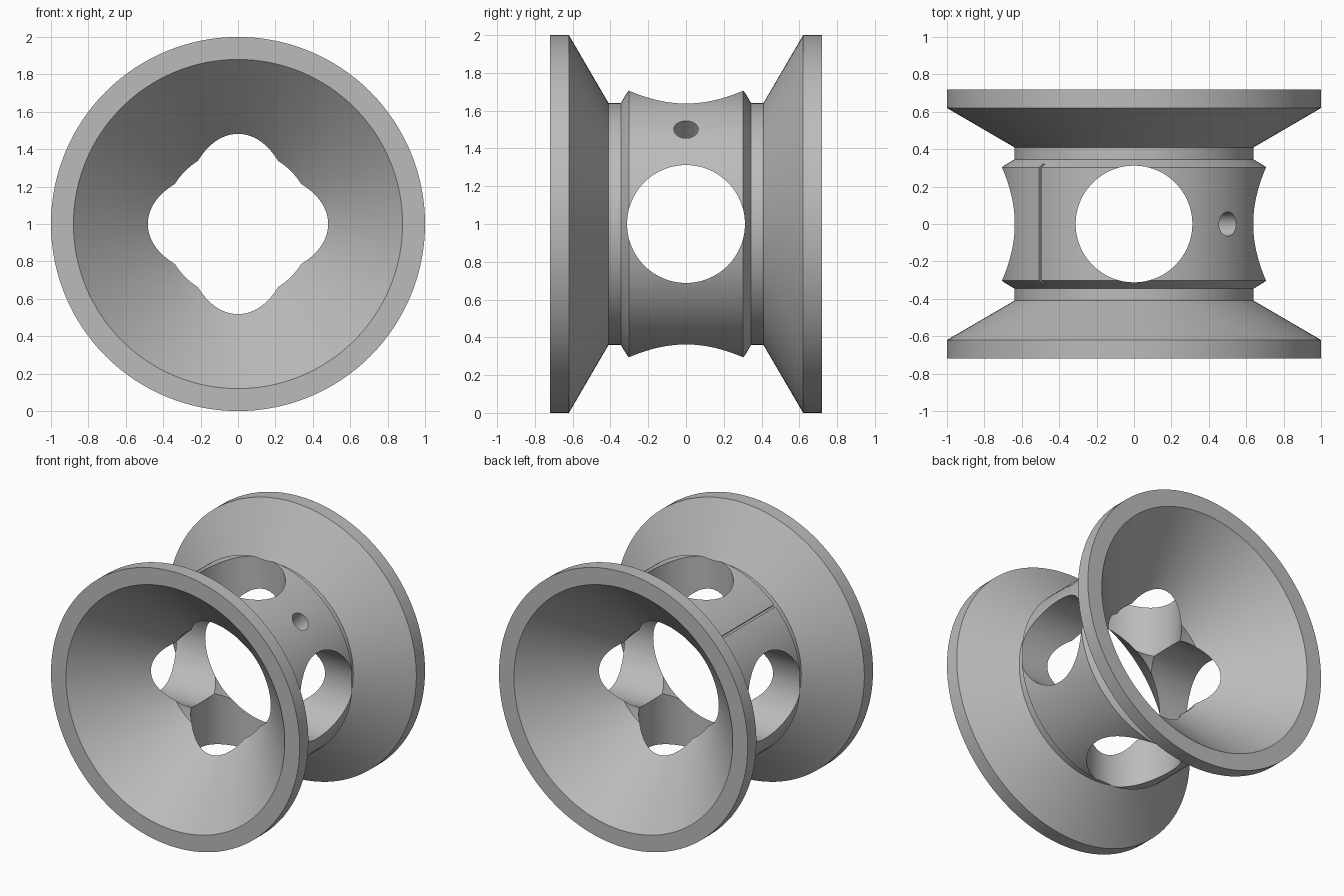
import bpy, bmesh, math
from mathutils import Matrix, Vector

cube = bpy.data.objects.get("Cube")
if cube:
    bpy.data.objects.remove(cube, do_unlink=True)

grey = bpy.data.materials.new("plain grey")
grey.use_nodes = True
colour = (0.5, 0.5, 0.5, 1)
grey.diffuse_color = colour
grey.node_tree.nodes["Principled BSDF"].inputs["Base Color"].default_value = colour

AXIS_HEIGHT = 1.0
SEGMENTS = 128
HUB_RADIUS = 0.71


def make_object(name, bm):
    bmesh.ops.recalc_face_normals(bm, faces=bm.faces)
    mesh = bpy.data.meshes.new(name)
    bm.to_mesh(mesh)
    bm.free()
    mesh.materials.append(grey)
    obj = bpy.data.objects.new(name, mesh)
    bpy.context.collection.objects.link(obj)
    return obj


def revolve(name, profile):
    """Spin a closed (y, radius) profile around the y axis."""
    bm = bmesh.new()
    rings = []
    for i in range(SEGMENTS):
        a = 2 * math.pi * i / SEGMENTS
        rings.append([bm.verts.new((r * math.sin(a), y, AXIS_HEIGHT + r * math.cos(a)))
                      for y, r in profile])
    n = len(profile)
    for i in range(SEGMENTS):
        a, b = rings[i], rings[(i + 1) % SEGMENTS]
        for j in range(n):
            k = (j + 1) % n
            bm.faces.new((a[j], a[k], b[k], b[j]))
    return make_object(name, bm)


def drill(name, radius, start, end, sides):
    """Cylinder cutter between two points given relative to the hub centre."""
    start, end = Vector(start), Vector(end)
    turn = (end - start).to_track_quat('Z', 'Y').to_matrix().to_4x4()
    place = Matrix.Translation((start + end) / 2 + Vector((0, 0, AXIS_HEIGHT)))
    bm = bmesh.new()
    bmesh.ops.create_cone(bm, cap_ends=True, segments=sides, radius1=radius,
                          radius2=radius, depth=(end - start).length, matrix=place @ turn)
    return make_object(name, bm)


def cut(target, cutter):
    cutter.hide_render = True
    mod = target.modifiers.new("cut", 'BOOLEAN')
    mod.operation = 'DIFFERENCE'
    mod.solver = 'EXACT'
    mod.object = cutter
    bpy.context.view_layer.objects.active = target
    bpy.ops.object.modifier_apply(modifier=mod.name)
    bpy.data.objects.remove(cutter, do_unlink=True)


# Half section: bore, conical mouth, flange, outer cone, groove, chamfered hub
half = [(0.228, 0.40), (0.72, 0.88), (0.72, 1.0), (0.62, 1.0),
        (0.41, 0.64), (0.345, 0.64), (0.303, HUB_RADIUS)]
spool = revolve("flanged_spool", half + [(-y, r) for y, r in reversed(half)])

# Crossing holes through the hub
cut(spool, drill("side_hole", 0.312, (-1.2, 0, 0), (1.2, 0, 0), 96))
cut(spool, drill("vertical_hole", 0.312, (0, 0, -1.2), (0, 0, 1.2), 96))

# Small blind hole on the upper left web
diagonal = Vector((1, 0, 1)).normalized()
cut(spool, drill("pin_hole", 0.065, diagonal * 0.51, diagonal * 0.9, 32))

# Thin slot along the upper right web
bm = bmesh.new()
bmesh.ops.create_cube(bm, size=1)
bmesh.ops.scale(bm, vec=(0.016, 0.66, 0.06), verts=bm.verts)
bmesh.ops.translate(bm, vec=(0, 0, HUB_RADIUS), verts=bm.verts)
bmesh.ops.rotate(bm, cent=(0, 0, 0), matrix=Matrix.Rotation(-math.pi / 4, 3, 'Y'), verts=bm.verts)
bmesh.ops.translate(bm, vec=(0, 0, AXIS_HEIGHT), verts=bm.verts)
cut(spool, make_object("slot", bm))

# Smooth shading with crisp edges
bpy.ops.object.select_all(action='DESELECT')
spool.select_set(True)
bpy.context.view_layer.objects.active = spool
bpy.ops.object.shade_smooth_by_angle(angle=math.radians(25))
